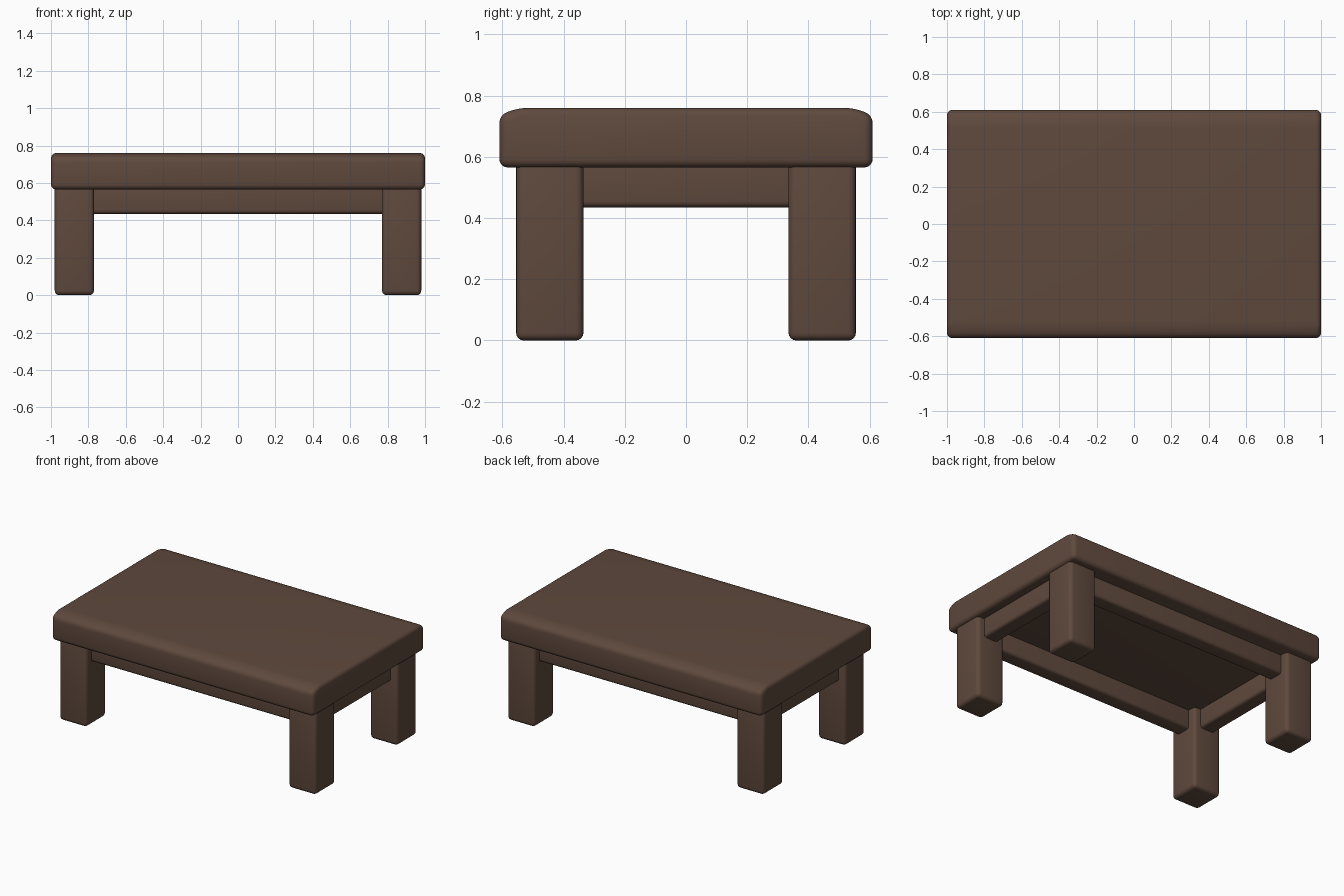
import bpy, bmesh

if "Cube" in bpy.data.objects:
    bpy.data.objects.remove(bpy.data.objects["Cube"])

wood = bpy.data.materials.new("dark brown wood")
wood.diffuse_color = (0.115, 0.067, 0.047, 1)
wood.use_nodes = True
wood.node_tree.nodes["Principled BSDF"].inputs["Base Color"].default_value = wood.diffuse_color


def finish(name, bm, bevel):
    """Turn a bmesh into a softly rounded, smooth shaded wooden part."""
    bmesh.ops.recalc_face_normals(bm, faces=bm.faces)
    bmesh.ops.bevel(bm, geom=bm.edges[:], offset=bevel, segments=4,
                    profile=0.5, affect='EDGES', clamp_overlap=True)
    mesh = bpy.data.meshes.new(name)
    bm.to_mesh(mesh)
    bm.free()
    mesh.materials.append(wood)
    obj = bpy.data.objects.new(name, mesh)
    bpy.context.collection.objects.link(obj)
    bpy.ops.object.select_all(action='DESELECT')
    obj.select_set(True)
    bpy.context.view_layer.objects.active = obj
    bpy.ops.object.shade_smooth_by_angle(angle=0.7)
    return obj


def box(name, lo, hi, bevel):
    bm = bmesh.new()
    bmesh.ops.create_cube(bm, size=1)
    for v in bm.verts:
        v.co = [(a + b) / 2 + c * (b - a) for a, b, c in zip(lo, hi, v.co)]
    return finish(name, bm, bevel)


# Thick tabletop: profile with gently sloped long edges, extruded along x
profile = [(-0.61, 0.565), (0.61, 0.565), (0.61, 0.737),
           (0.545, 0.76), (-0.545, 0.76), (-0.61, 0.737)]
bm = bmesh.new()
end = bm.faces.new([bm.verts.new((-1, y, z)) for y, z in profile])
ext = bmesh.ops.extrude_face_region(bm, geom=[end], use_keep_orig=True)
bmesh.ops.translate(bm, vec=(2, 0, 0),
                    verts=[g for g in ext["geom"] if isinstance(g, bmesh.types.BMVert)])
finish("tabletop", bm, 0.028)

# Four chunky legs
for sx, side in ((-1, "left"), (1, "right")):
    for sy, end_name in ((-1, "front"), (1, "back")):
        x, y = sx * 0.875, sy * 0.445
        box(f"{end_name}_{side}_leg", (x - 0.105, y - 0.11, 0),
            (x + 0.105, y + 0.11, 0.61), 0.025)

# Long and short aprons between the legs, set back from the leg faces
for s, name in ((-1, "front"), (1, "back")):
    y = s * 0.445
    box(f"{name}_apron", (-0.87, y - 0.055, 0.435), (0.87, y + 0.055, 0.61), 0.02)
for s, name in ((-1, "left"), (1, "right")):
    x = s * 0.875
    box(f"{name}_apron", (x - 0.055, -0.44, 0.435), (x + 0.055, 0.44, 0.61), 0.02)
